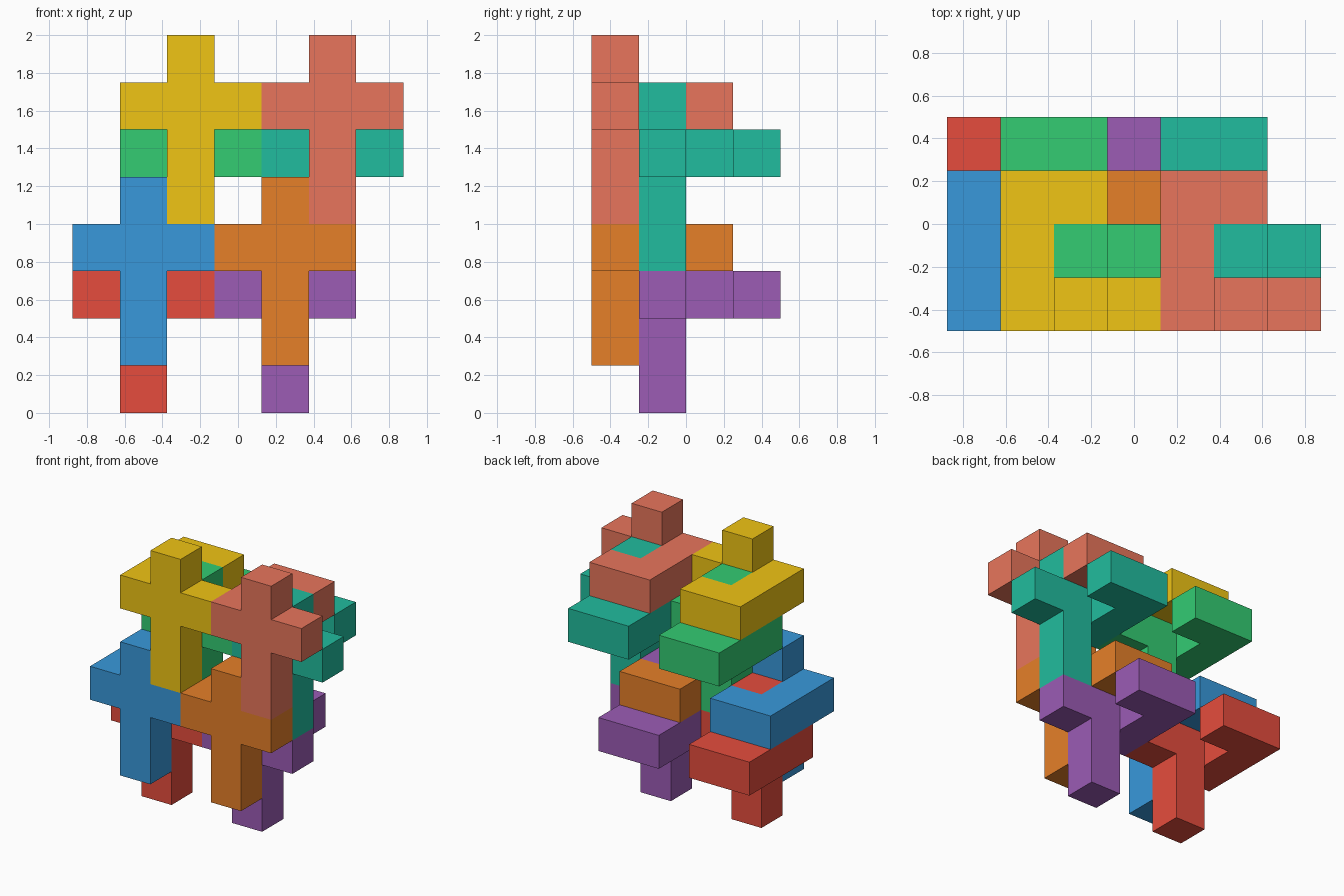
import bpy, bmesh
from mathutils import Vector, Color

if "Cube" in bpy.data.objects:
    bpy.data.objects.remove(bpy.data.objects["Cube"])

U = 0.25                                  # edge of one unit cube
ORIGIN = Vector((-0.875, -0.5, 0.0))      # corner of the cell grid

# One tile: an upright cross with a hooked arm going back from its left end
COLUMN = [(1, 0, k) for k in range(4)]
CROSSBAR = [(0, 0, 2), (2, 0, 2)]
HOOK = [(0, 1, 2), (0, 2, 2), (1, 2, 2)]
CELLS = [Vector(c) for c in COLUMN + CROSSBAR + HOOK]


def tile_mesh(name):
    """Outer skin of the joined cubes, with flat areas merged."""
    bm = bmesh.new()
    for cell in CELLS:
        for axis in range(3):
            for side in (0, 1):
                n = Vector((0, 0, 0))
                n[axis] = 2 * side - 1
                if cell + n in CELLS:
                    continue
                u, v = Vector((0, 0, 0)), Vector((0, 0, 0))
                u[(axis + 1) % 3] = 1
                v[(axis + 2) % 3] = 1
                p = cell + (n if side else Vector((0, 0, 0)))
                ring = [p, p + u, p + u + v, p + v]
                if not side:
                    ring.reverse()
                bm.faces.new([bm.verts.new(q * U) for q in ring])
    bmesh.ops.remove_doubles(bm, verts=bm.verts, dist=0.001)
    bmesh.ops.dissolve_limit(bm, angle_limit=0.01, verts=bm.verts, edges=bm.edges)
    me = bpy.data.meshes.new(name)
    bm.to_mesh(me)
    bm.free()
    return me


# Colours in sRGB, made linear for the materials
COLOURS = {
    "blue": (0.22, 0.60, 0.86), "red": (0.90, 0.30, 0.24),
    "orange": (0.90, 0.50, 0.16), "purple": (0.61, 0.36, 0.71),
    "yellow": (0.94, 0.77, 0.08), "green": (0.20, 0.80, 0.45),
    "salmon": (0.91, 0.46, 0.36), "teal": (0.13, 0.74, 0.62),
}

# Interlocked stack: lower/upper level, left/right, front/back
names = iter(COLOURS.items())
for level in (0, 1):
    for right in (0, 1):
        for back in (0, 1):
            colour, rgb = next(names)
            name = colour + "_tile"
            obj = bpy.data.objects.new(name, tile_mesh(name))
            cell = Vector((level + 3 * right, back, 1 + 3 * level - back))
            obj.location = ORIGIN + cell * U
            mat = bpy.data.materials.new(colour)
            mat.diffuse_color = (*Color(rgb).from_srgb_to_scene_linear(), 1)
            mat.use_nodes = True
            mat.node_tree.nodes["Principled BSDF"].inputs["Base Color"].default_value = mat.diffuse_color
            obj.data.materials.append(mat)
            bpy.context.collection.objects.link(obj)
